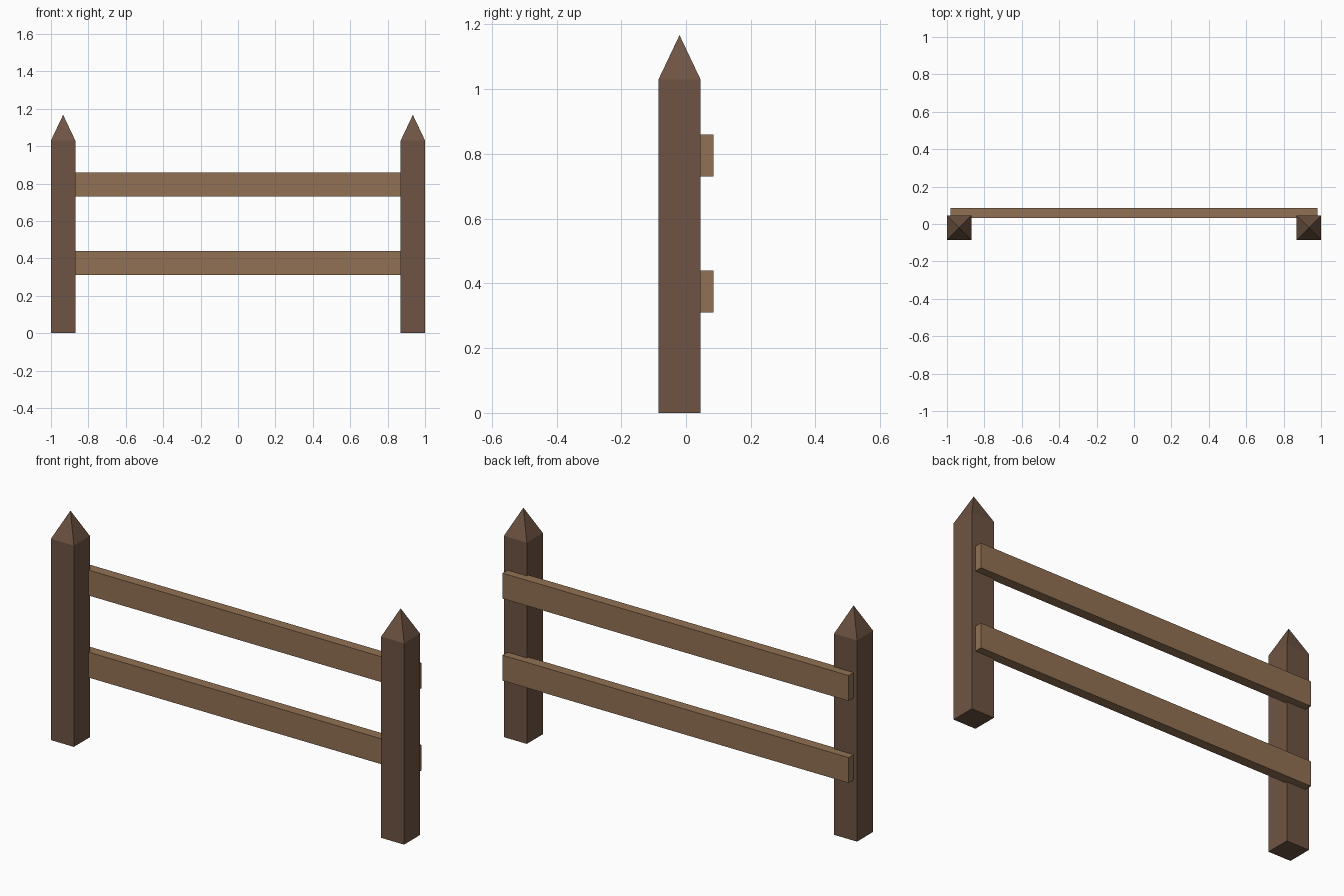
import bpy
import bmesh

if "Cube" in bpy.data.objects:
    bpy.data.objects.remove(bpy.data.objects["Cube"])


def material(name, rgb):
    m = bpy.data.materials.new(name)
    m.diffuse_color = (*rgb, 1.0)
    m.use_nodes = True
    m.node_tree.nodes["Principled BSDF"].inputs["Base Color"].default_value = m.diffuse_color
    return m


DARK = material("dark brown wood", (0.156, 0.088, 0.056))
LIGHT = material("light brown wood", (0.283, 0.165, 0.087))


def box(name, lo, hi, mat, tip=None):
    """Closed box from corner lo to corner hi, with an optional pyramid point."""
    bm = bmesh.new()
    bmesh.ops.create_cube(bm, size=1)
    for v in bm.verts:
        v.co = [(lo[i] + hi[i]) / 2 + v.co[i] * (hi[i] - lo[i]) for i in range(3)]
    if tip is not None:
        top = [f for f in bm.faces if f.normal.z > 0.9]
        point = bmesh.ops.poke(bm, faces=top)["verts"][0]
        point.co.z = tip
    bmesh.ops.recalc_face_normals(bm, faces=bm.faces)
    mesh = bpy.data.meshes.new(name)
    bm.to_mesh(mesh)
    bm.free()
    mesh.materials.append(mat)
    ob = bpy.data.objects.new(name, mesh)
    bpy.context.collection.objects.link(ob)
    return ob


# Pointed square posts at both ends
for side, x in (("left", -0.935), ("right", 0.935)):
    box(side + "_post", (x - 0.065, -0.085, 0), (x + 0.065, 0.045, 1.03), DARK, tip=1.167)

# Two rails fixed to the back of the posts, slightly let in
for level, z in (("lower", 0.375), ("upper", 0.795)):
    box(level + "_rail", (-0.98, 0.033, z - 0.065), (0.98, 0.085, z + 0.065), LIGHT)
